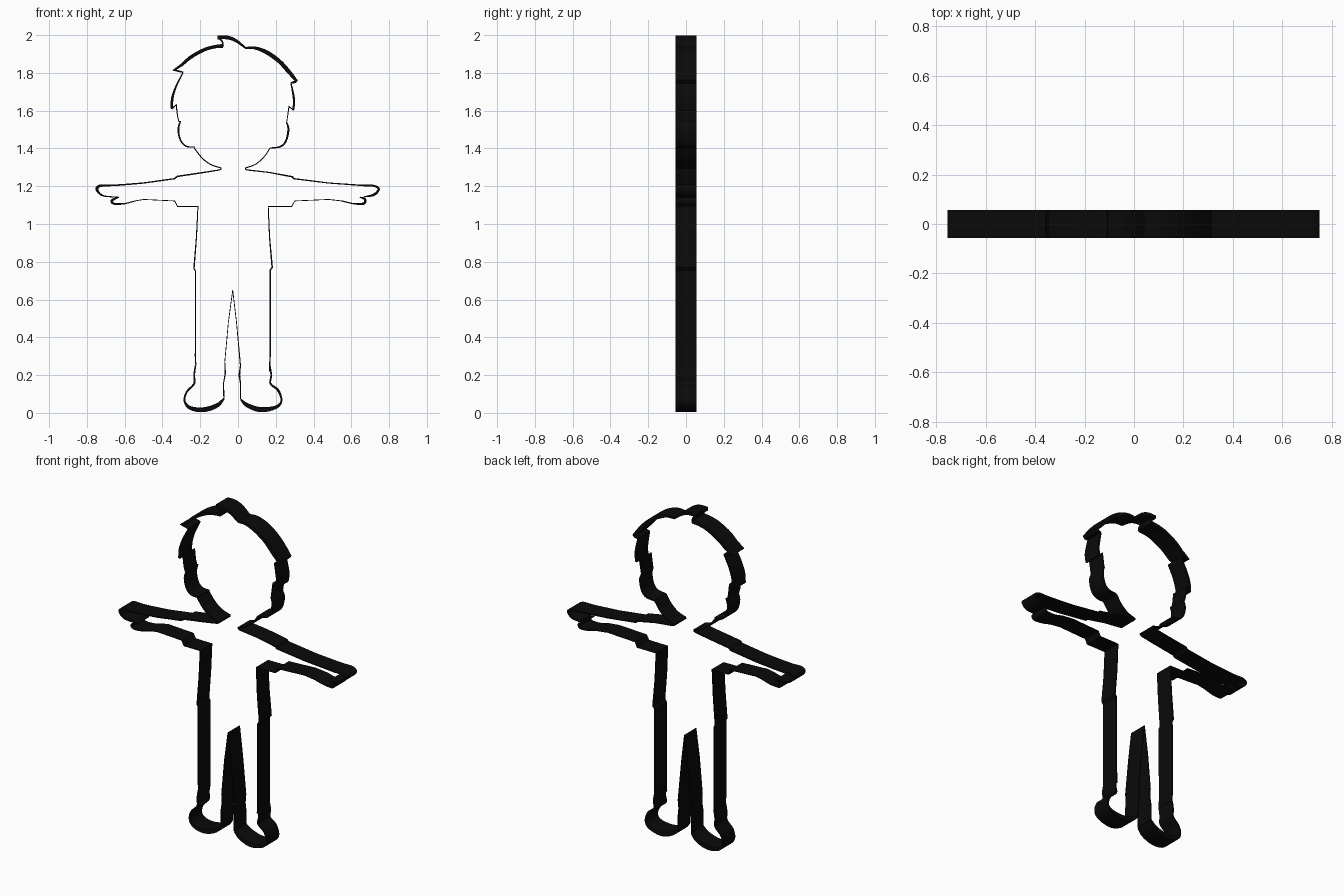
import bpy, bmesh, math
from mathutils import Vector

DEPTH = 0.056
ink = bpy.data.materials.new("ink_black")
ink.diffuse_color = (0.003, 0.003, 0.003, 1)


def spline(points, steps):
    """Catmull-Rom through (x, z, width) points."""
    p = [Vector(q) for q in points]
    p = [2 * p[0] - p[1]] + p + [2 * p[-1] - p[-2]]
    out = []
    for a, b, c, d in zip(p, p[1:], p[2:], p[3:]):
        for i in range(steps):
            t = i / steps
            out.append(0.5 * (2 * b + (c - a) * t + (2 * a - 5 * b + 4 * c - d) * t * t
                              + (3 * b - a - 3 * c + d) * t ** 3))
    return out + [p[-2]]


def stroke(name, points, steps=1):
    """Upright ribbon of varying thickness, extruded front to back."""
    path = spline(points, steps)
    bm = bmesh.new()
    rings = []
    for i, q in enumerate(path):
        before = path[max(i - 1, 0)]
        after = path[min(i + 1, len(path) - 1)]
        d1 = (q - before).xy.normalized() if i else (after - q).xy.normalized()
        d2 = (after - q).xy.normalized() if i < len(path) - 1 else d1
        t = (d1 + d2).normalized()
        w = max(q.z, 0.003) / 2
        n = Vector((-t.y, t.x)) * w / max(0.6, t.dot(d1))
        rings.append([bm.verts.new((q.x + s * n.x, y, q.y + s * n.y))
                      for s, y in ((1, -DEPTH), (1, DEPTH), (-1, DEPTH), (-1, -DEPTH))])
    for r, s in zip(rings, rings[1:]):
        for k in range(4):
            bm.faces.new((r[k], r[(k + 1) % 4], s[(k + 1) % 4], s[k]))
    bm.faces.new(rings[0])
    bm.faces.new(rings[-1])
    bmesh.ops.recalc_face_normals(bm, faces=bm.faces)
    mesh = bpy.data.meshes.new(name)
    bm.to_mesh(mesh)
    bm.free()
    mesh.materials.append(ink)
    obj = bpy.data.objects.new(name, mesh)
    bpy.context.collection.objects.link(obj)
    bpy.ops.object.select_all(action='DESELECT')
    obj.select_set(True)
    bpy.context.view_layer.objects.active = obj
    bpy.ops.object.shade_smooth_by_angle(angle=math.radians(30))


# Hair
stroke("hair_left_tip", [(-.29, 1.803, .008), (-.337, 1.815, .014), (-.302, 1.84, .014)])
stroke("hair_left", [(-.302, 1.838, .014), (-.25, 1.883, .018), (-.18, 1.922, .018),
                     (-.125, 1.938, .018), (-.08, 1.943, .02)], 5)
stroke("hair_tuft_side", [(-.08, 1.94, .01), (-.083, 1.965, .008), (-.105, 1.992, .012)], 4)
stroke("hair_tuft_top", [(-.108, 1.988, .02), (-.055, 1.987, .02), (-.01, 1.97, .016),
                         (.04, 1.932, .01)], 5)
stroke("hair_right", [(.037, 1.932, .01), (.09, 1.932, .016), (.155, 1.907, .022),
                      (.22, 1.86, .022), (.27, 1.805, .022), (.308, 1.76, .014)], 5)
stroke("hair_right_tip", [(.312, 1.765, .012), (.302, 1.752, .014), (.28, 1.747, .008)])
stroke("hair_right_side", [(.28, 1.747, .006), (.29, 1.70, .01), (.297, 1.65, .012),
                           (.292, 1.602, .01)], 4)
stroke("hair_right_lock", [(.292, 1.604, .006), (.27, 1.622, .007), (.258, 1.54, .004)])
stroke("hair_left_side", [(-.29, 1.803, .006), (-.325, 1.735, .009), (-.347, 1.67, .013),
                          (-.351, 1.61, .014)], 4)
stroke("hair_left_lock", [(-.351, 1.61, .008), (-.327, 1.63, .008), (-.32, 1.57, .005),
                          (-.312, 1.54, .005)])

# Ears and jaw
stroke("ear_right", [(.257, 1.54, .007), (.267, 1.50, .011), (.254, 1.44, .01),
                     (.225, 1.41, .009), (.17, 1.402, .006)], 5)
stroke("ear_left", [(-.305, 1.545, .007), (-.316, 1.50, .01), (-.305, 1.445, .008),
                    (-.275, 1.412, .007), (-.228, 1.407, .007)], 5)
stroke("jaw_right", [(.17, 1.402, .005), (.135, 1.352, .005), (.09, 1.315, .005),
                     (.037, 1.296, .006)], 5)
stroke("jaw_left", [(-.232, 1.402, .006), (-.188, 1.347, .006), (-.142, 1.314, .006),
                    (-.088, 1.296, .006)], 5)

# Shoulders and arm tops
stroke("shoulder_right", [(.037, 1.292, .006), (.05, 1.286, .006), (.165, 1.273, .006),
                          (.288, 1.25, .008), (.295, 1.24, .007), (.48, 1.217, .006),
                          (.62, 1.207, .007), (.67, 1.204, .009)])
stroke("shoulder_left", [(-.088, 1.292, .006), (-.10, 1.286, .006), (-.18, 1.273, .007),
                         (-.322, 1.252, .008), (-.335, 1.24, .007), (-.50, 1.217, .007),
                         (-.62, 1.207, .008), (-.68, 1.204, .009)])

# Hands
stroke("fingertips_right", [(.67, 1.204, .009), (.72, 1.202, .011), (.745, 1.185, .012),
                            (.72, 1.155, .013), (.665, 1.143, .005)], 6)
stroke("fingertips_left", [(-.68, 1.204, .01), (-.73, 1.202, .014), (-.747, 1.183, .015),
                           (-.715, 1.15, .008), (-.63, 1.142, .004)], 6)
stroke("thumb_right", [(.645, 1.143, .005), (.672, 1.13, .012), (.665, 1.108, .013),
                       (.61, 1.108, .007), (.55, 1.122, .006)], 6)
stroke("thumb_left", [(-.63, 1.142, .005), (-.667, 1.125, .014), (-.655, 1.107, .011),
                      (-.60, 1.108, .007), (-.545, 1.122, .005)], 6)

# Arm undersides and sleeves
stroke("underarm_right", [(.55, 1.122, .005), (.48, 1.13, .004), (.30, 1.122, .004),
                          (.285, 1.093, .005), (.16, 1.092, .004)])
stroke("underarm_left", [(-.545, 1.122, .005), (-.50, 1.13, .004), (-.335, 1.122, .004),
                         (-.32, 1.093, .005), (-.21, 1.092, .004)])

# Torso and trouser sides
stroke("side_right", [(.16, 1.092, .005), (.167, .93, .006), (.181, .77, .008),
                      (.17, .755, .007), (.17, .30, .007), (.167, .22, .007)])
stroke("side_left", [(-.212, 1.092, .005), (-.22, .93, .006), (-.233, .765, .007),
                     (-.225, .75, .006), (-.226, .30, .006), (-.223, .25, .006)])

# Ankles and shoes
stroke("shoe_right", [(.168, .25, .009), (.176, .20, .009), (.172, .155, .01),
                      (.212, .12, .013), (.23, .065, .01), (.20, .03, .018),
                      (.12, .017, .027), (.05, .04, .022), (.015, .07, .01)], 6)
stroke("shoe_left", [(-.225, .25, .008), (-.232, .20, .009), (-.232, .155, .01),
                     (-.272, .11, .01), (-.282, .06, .011), (-.25, .025, .02),
                     (-.18, .017, .026), (-.11, .04, .022), (-.075, .075, .01)], 6)

# Inner legs meeting at the crotch
stroke("inner_leg_right", [(.013, .07, .006), (.014, .15, .006), (.007, .20, .009),
                           (.013, .25, .006), (-.008, .48, .004), (-.028, .65, .004)])
stroke("inner_leg_left", [(-.075, .075, .006), (-.076, .16, .005), (-.067, .21, .007),
                          (-.07, .27, .004), (-.051, .48, .004), (-.028, .65, .004)])
